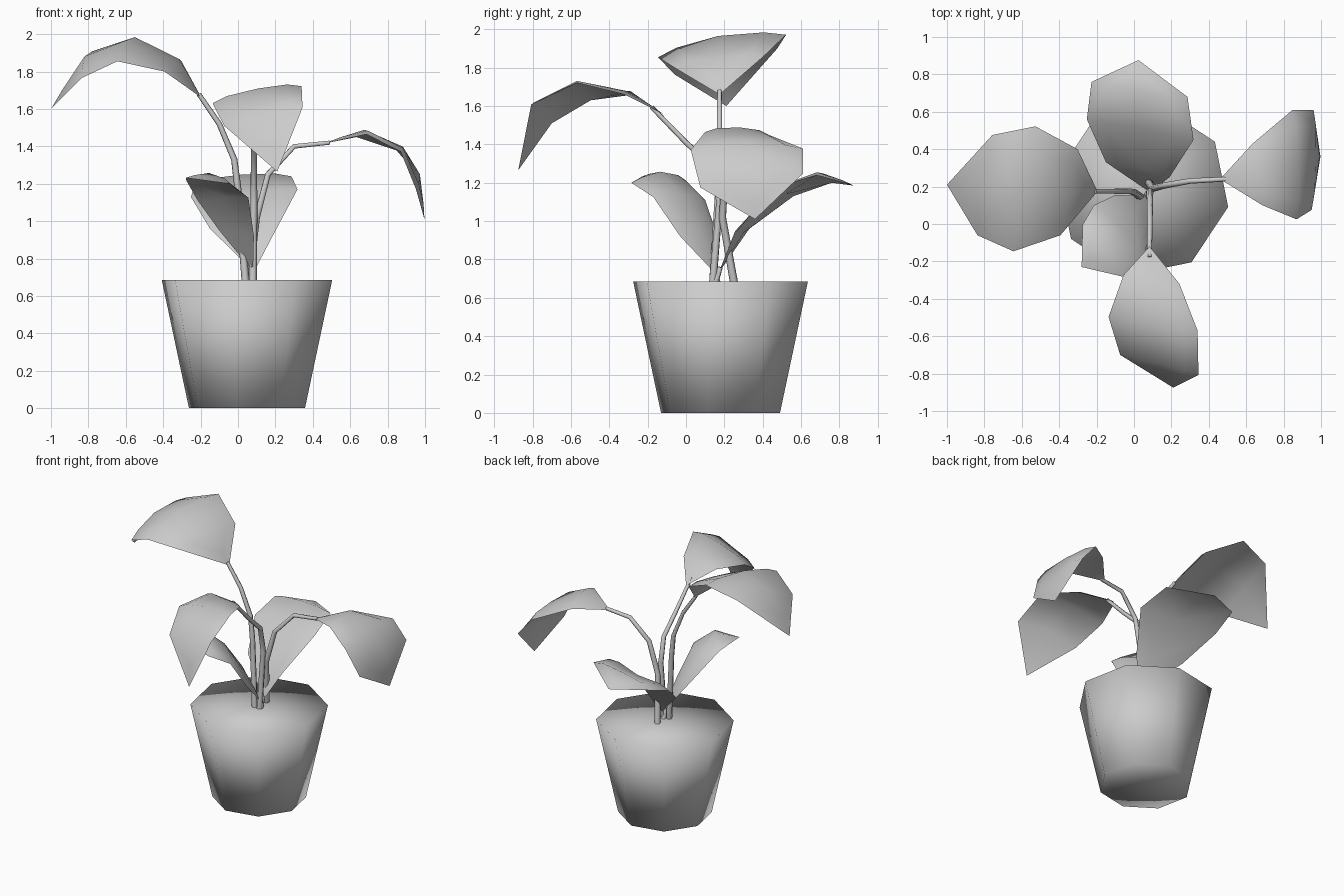
import bpy, bmesh, math
from mathutils import Vector


def smooth(me):
    for p in me.polygons:
        p.use_smooth = True


# Pot: eight-sided tapered tub, filled to the rim with soil
bpy.ops.mesh.primitive_cone_add(vertices=8, radius1=0.316, radius2=0.464, depth=0.685,
                                end_fill_type='TRIFAN', location=(0.048, 0.18, 0.3425),
                                rotation=(0, 0, math.radians(-11)))
pot = bpy.context.object
pot.name = "pot"
smooth(pot.data)


# Leaf: outline with a midrib; plain underside, upper side with a raised inner panel
def leaf(name, base, tip, left, mid, right, lift=0.018):
    bm = bmesh.new()
    P = lambda pts: [Vector(p) for p in pts]
    L, M, R = P(left), P(mid), P(right)
    B, T = Vector(base), Vector(tip)
    up = (R[1] - L[1]).cross(T - B).normalized()
    if up.z < 0:
        up.negate()
    spine = [B] + M + [T]
    V = lambda pts: [bm.verts.new(p) for p in pts]
    l, r, m = V(L), V(R), V(M)
    b, t = V([B, T])

    def sheet(b, t, l, m, r):
        for s in (l, r):
            bm.faces.new((b, m[0], s[0]))
            for i in range(2):
                bm.faces.new((m[i], m[i + 1], s[i + 1], s[i]))
            bm.faces.new((m[2], t, s[2]))

    sheet(b, t, l, m, r)
    # inner panel, pulled in from the outline and lifted off the underside
    inset = lambda S: V([p.lerp(c, 0.32) + up * lift for p, c in zip(S, M)])
    il, ir, im = inset(L), inset(R), V([p + up * lift * 0.6 for p in M])
    ib, it = V([B.lerp(M[0], 0.35) + up * lift * 0.6, T.lerp(M[2], 0.35) + up * lift * 0.6])
    sheet(ib, it, il, im, ir)
    for s, i in ((l, il), (r, ir)):
        outer, inner = [b] + s + [t], [ib] + i + [it]
        for k in range(4):
            bm.faces.new((outer[k], outer[k + 1], inner[k + 1], inner[k]))
    bmesh.ops.recalc_face_normals(bm, faces=bm.faces)
    me = bpy.data.meshes.new(name)
    bm.to_mesh(me)
    bm.free()
    smooth(me)
    ob = bpy.data.objects.new(name, me)
    bpy.context.collection.objects.link(ob)
    bpy.ops.object.select_all(action='DESELECT')
    ob.select_set(True)
    bpy.context.view_layer.objects.active = ob
    bpy.ops.object.shade_smooth_by_angle(angle=math.radians(60))


# Stem: thin tapering tube along a few points
def stem(name, pts):
    cu = bpy.data.curves.new(name, 'CURVE')
    cu.dimensions = '3D'
    cu.bevel_depth = 0.021
    cu.bevel_resolution = 1
    cu.use_fill_caps = True
    sp = cu.splines.new('POLY')
    sp.points.add(len(pts) - 1)
    for i, p in enumerate(pts):
        sp.points[i].co = (*p, 1)
        sp.points[i].radius = 1 - 0.4 * i / (len(pts) - 1)
    bpy.context.collection.objects.link(bpy.data.objects.new(name, cu))


# Tall leaves on long stems
leaf("left_leaf", (-0.195, 0.175, 1.66), (-1.0, 0.21, 1.60),
     [(-0.302, 0.40, 1.855), (-0.527, 0.522, 1.972), (-0.757, 0.476, 1.90)],
     [(-0.34, 0.17, 1.84), (-0.60, 0.17, 1.955), (-0.82, 0.19, 1.87)],
     [(-0.393, -0.06, 1.80), (-0.645, -0.146, 1.855), (-0.837, -0.06, 1.765)])
leaf("right_leaf", (0.46, 0.24, 1.415), (0.997, 0.36, 1.01),
     [(0.634, 0.43, 1.45), (0.848, 0.61, 1.378), (0.96, 0.61, 1.248)],
     [(0.67, 0.28, 1.48), (0.875, 0.33, 1.39), (0.965, 0.36, 1.215)],
     [(0.687, 0.10, 1.465), (0.869, 0.025, 1.372), (0.95, 0.075, 1.175)])
leaf("front_leaf", (0.083, -0.12, 1.56), (0.21, -0.875, 1.265),
     [(-0.056, -0.273, 1.66), (-0.136, -0.497, 1.63), (-0.074, -0.70, 1.51)],
     [(0.09, -0.31, 1.67), (0.11, -0.54, 1.70), (0.15, -0.74, 1.59)],
     [(0.243, -0.32, 1.66), (0.34, -0.57, 1.722), (0.345, -0.807, 1.608)])

# Low leaves growing straight from the soil
leaf("back_leaf", (0.085, 0.17, 0.73), (0.024, 0.876, 1.185),
     [(-0.15, 0.33, 0.96), (-0.252, 0.56, 1.13), (-0.227, 0.76, 1.20)],
     [(0.06, 0.30, 0.94), (0.04, 0.52, 1.14), (0.02, 0.72, 1.24)],
     [(0.19, 0.25, 0.93), (0.318, 0.45, 1.17), (0.286, 0.68, 1.24)])
leaf("small_leaf", (0.08, 0.15, 0.73), (-0.28, -0.23, 1.232),
     [(-0.10, 0.155, 0.95), (-0.215, 0.10, 1.11), (-0.275, -0.005, 1.215)],
     [(0.0, 0.07, 0.94), (-0.075, -0.02, 1.13), (-0.16, -0.14, 1.25)],
     [(0.085, -0.03, 0.92), (0.056, -0.17, 1.125), (-0.045, -0.285, 1.20)])

# Stems
stem("left_stem", [(0.04, 0.14, 0.68), (0.0, 0.17, 1.17), (-0.02, 0.175, 1.33),
                   (-0.10, 0.175, 1.52), (-0.21, 0.175, 1.68)])
stem("right_stem", [(0.06, 0.25, 0.68), (0.10, 0.19, 1.02), (0.16, 0.205, 1.25),
                    (0.30, 0.23, 1.40), (0.49, 0.24, 1.42)])
stem("front_stem", [(0.08, 0.14, 0.68), (0.085, 0.175, 1.10), (0.085, 0.14, 1.28),
                    (0.085, 0.0, 1.41), (0.083, -0.18, 1.595)])
stem("back_leaf_stalk", [(0.08, 0.15, 0.68), (0.085, 0.18, 0.76)])
stem("small_leaf_stalk", [(0.075, 0.16, 0.68), (0.07, 0.14, 0.76)])
